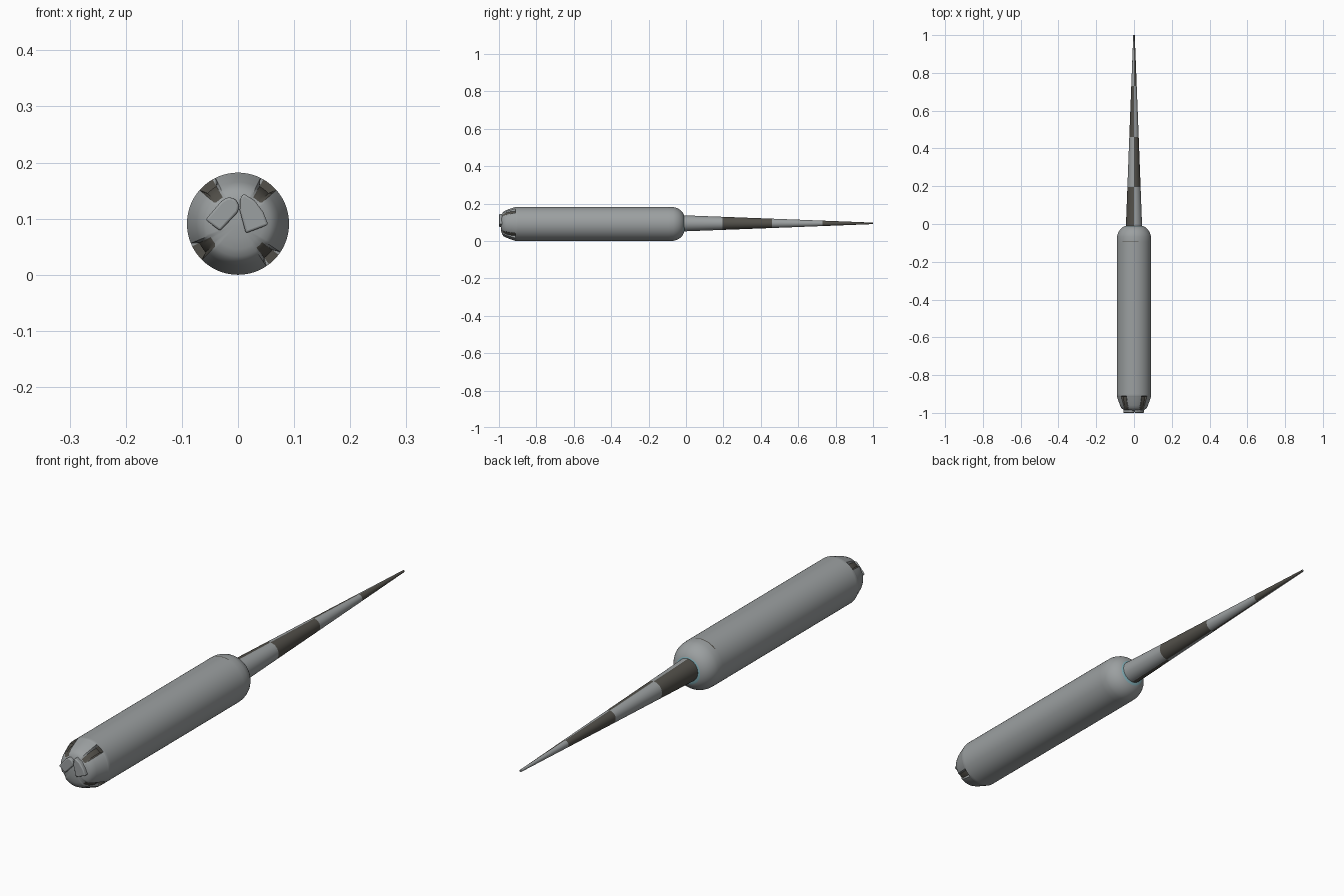
import bpy, bmesh, math

if "Cube" in bpy.data.objects:
    bpy.data.objects.remove(bpy.data.objects["Cube"])

CZ = 0.091  # height of the long axis


def material(name, rgb):
    m = bpy.data.materials.new(name)
    m.diffuse_color = (*rgb, 1)
    m.use_nodes = True
    m.node_tree.nodes["Principled BSDF"].inputs["Base Color"].default_value = m.diffuse_color
    return m


GREY = material("grey metal", (0.33, 0.35, 0.355))
DARK = material("dark olive grey", (0.085, 0.08, 0.068))
CYAN = material("pale cyan", (0.22, 0.42, 0.47))


def finish(name, bm, angle=35):
    bmesh.ops.recalc_face_normals(bm, faces=bm.faces)
    me = bpy.data.meshes.new(name)
    bm.to_mesh(me)
    bm.free()
    for m in (GREY, DARK, CYAN):
        me.materials.append(m)
    ob = bpy.data.objects.new(name, me)
    bpy.context.collection.objects.link(ob)
    bpy.ops.object.select_all(action='DESELECT')
    ob.select_set(True)
    bpy.context.view_layer.objects.active = ob
    bpy.ops.object.shade_smooth_by_angle(angle=math.radians(angle))
    return ob


def lathe(name, profile, n, radius, rule, cz):
    """Sweep (radius, y) rings round the y axis; rule picks a colour per face."""
    bm = bmesh.new()
    rings = []
    for i, (r, y) in enumerate(profile):
        ring = []
        for k in range(n):
            a = 2 * math.pi * k / n
            rr = radius(r, y, math.degrees(a))
            ring.append(bm.verts.new((rr * math.cos(a), y, cz + rr * math.sin(a))))
        rings.append(ring)
    for i in range(len(rings) - 1):
        ym = (profile[i][1] + profile[i + 1][1]) / 2
        for k in range(n):
            j = (k + 1) % n
            f = bm.faces.new((rings[i][k], rings[i][j], rings[i + 1][j], rings[i + 1][k]))
            f.material_index = rule(ym, 360 * (k + 0.5) / n)
    bm.faces.new(rings[0])
    bm.faces.new(rings[-1])
    return finish(name, bm)


# Handle: long barrel, domed ends, four notches at the front
NOTCHES = (52, 128, 215, 315)


def in_notch(deg, half):
    return any(abs((deg - c + 180) % 360 - 180) < half for c in NOTCHES)


def body_radius(r, y, deg):
    if -0.99 < y < -0.9115 and in_notch(deg, 9):
        return min(r - 0.004, 0.077)
    return r


def body_rule(y, deg):
    if -0.98 < y < -0.911 and in_notch(deg, 9):
        return 1
    if -0.094 < y < -0.088 and 75 < deg < 130:
        return 1
    if y > -0.014:
        return 2
    return 0


body_profile = [(0.004, -0.991), (0.025, -0.990), (0.045, -0.987), (0.058, -0.982),
                (0.067, -0.974), (0.074, -0.96), (0.083, -0.935), (0.089, -0.917),
                (0.0905, -0.912), (0.091, -0.911), (0.091, -0.9), (0.091, -0.5),
                (0.091, -0.093), (0.091, -0.089)]
for i in range(1, 9):
    t = math.radians(i * 10)
    body_profile.append((0.03 + 0.061 * math.cos(t), -0.08 + 0.072 * math.sin(t)))
lathe("handle", body_profile, 96, body_radius, body_rule, CZ)


# Spike: tapered rod with dark bands alternating from side to side
def spike_rule(y, deg):
    right = math.cos(math.radians(deg)) > 0
    band = sum(y > b for b in (0.195, 0.46, 0.73))
    return 1 if (band % 2 == 1) == right else 0


spike_profile = [(0.044, -0.03), (0.0425, 0.0), (0.035, 0.195),
                 (0.025, 0.46), (0.0145, 0.73), (0.004, 1.0)]
lathe("spike", spike_profile, 48, lambda r, y, d: r, spike_rule, CZ + 0.003)


# Raised tabs on the front dome: one rounded, one pointed
def tab(name, points):
    bm = bmesh.new()
    face = bm.faces.new([bm.verts.new((x, -1.0, z)) for x, z in points])
    ext = bmesh.ops.extrude_face_region(bm, geom=[face])
    verts = [g for g in ext["geom"] if isinstance(g, bmesh.types.BMVert)]
    bmesh.ops.translate(bm, verts=verts, vec=(0, 0.035, 0))
    ob = finish(name, bm)
    bev = ob.modifiers.new("soft edge", 'BEVEL')
    bev.width = 0.004
    bev.segments = 3


tab("round_tab", [(-0.058, 0.098), (-0.032, 0.078), (0.0, 0.112), (0.002, 0.123),
                  (-0.003, 0.133), (-0.012, 0.138), (-0.021, 0.137), (-0.03, 0.131)])
tab("pointed_tab", [(0.014, 0.074), (0.054, 0.089), (0.045, 0.112), (0.03, 0.132),
                    (0.010, 0.145), (0.004, 0.137), (0.003, 0.115)])
